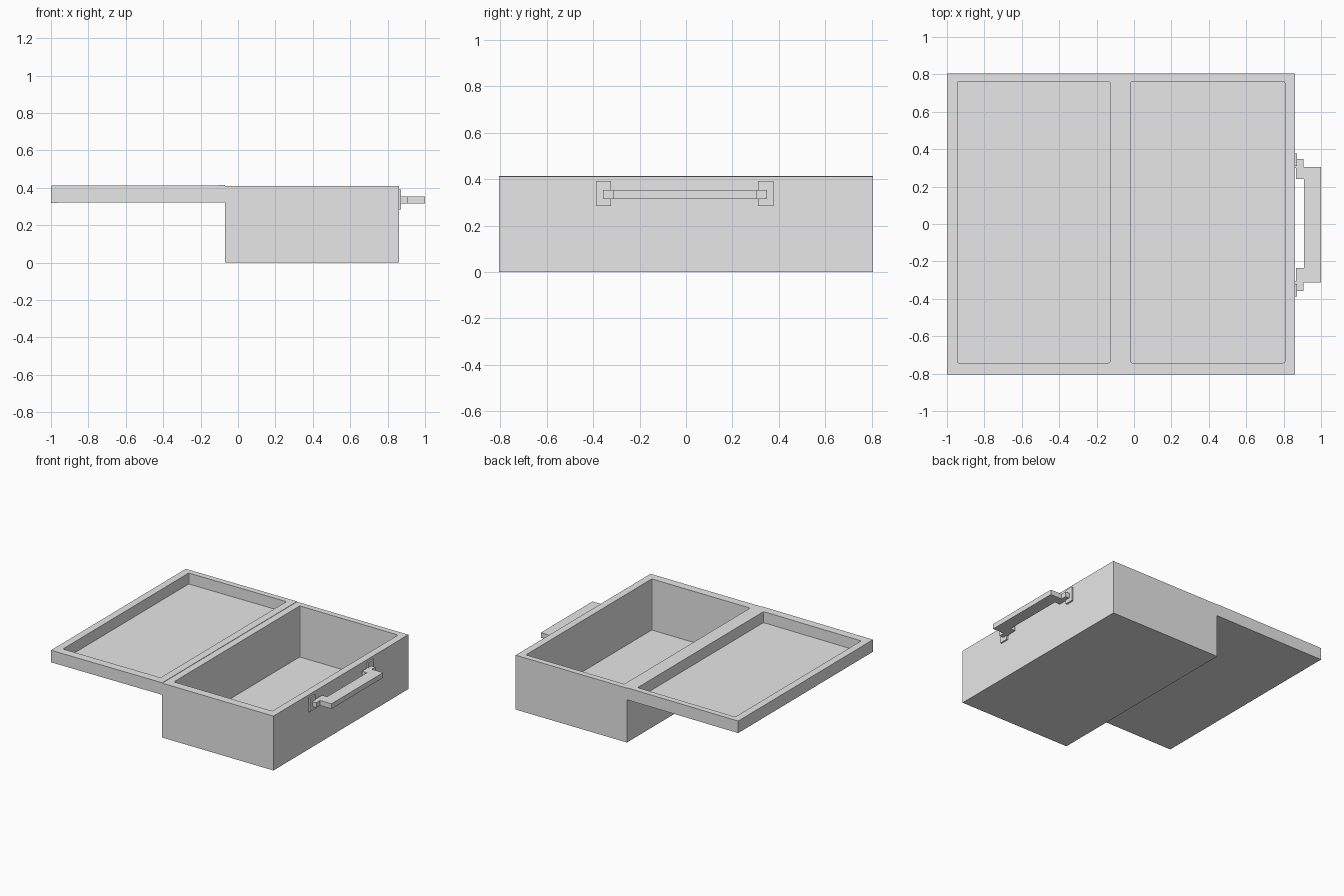
import bpy, bmesh
from mathutils import Vector

if "Cube" in bpy.data.objects:
    bpy.data.objects.remove(bpy.data.objects["Cube"])

grey = bpy.data.materials.new("light_grey")
grey.diffuse_color = (0.8, 0.8, 0.8, 1)
grey.use_nodes = True
grey.node_tree.nodes["Principled BSDF"].inputs["Base Color"].default_value = grey.diffuse_color


def finish(bm, name):
    bmesh.ops.recalc_face_normals(bm, faces=bm.faces)
    mesh = bpy.data.meshes.new(name)
    bm.to_mesh(mesh)
    bm.free()
    mesh.materials.append(grey)
    obj = bpy.data.objects.new(name, mesh)
    bpy.context.collection.objects.link(obj)
    return obj


def box_bm(lo, hi):
    bm = bmesh.new()
    bmesh.ops.create_cube(bm, size=1)
    lo, hi = Vector(lo), Vector(hi)
    for v in bm.verts:
        v.co = Vector((lo[i] if v.co[i] < 0 else hi[i]) for i in range(3))
    return bm


def tray(name, lo, hi, cav_lo, cav_hi, floor):
    """Open box: the top face is inset to the cavity outline and sunk to the floor."""
    bm = box_bm(lo, hi)
    bm.normal_update()
    top = max(bm.faces, key=lambda f: f.calc_center_median().z)
    bmesh.ops.inset_individual(bm, faces=[top], thickness=0.03)
    mid = [(lo[i] + hi[i]) / 2 for i in range(2)]
    for v in top.verts:
        for i in range(2):
            v.co[i] = cav_lo[i] if v.co[i] < mid[i] else cav_hi[i]
    ret = bmesh.ops.extrude_face_region(bm, geom=[top])["geom"]
    if top.is_valid:
        bmesh.ops.delete(bm, geom=[top], context='FACES_ONLY')
    sunk = {g for g in ret if isinstance(g, bmesh.types.BMVert)}
    for v in sunk:
        v.co.z = floor
    # Small rounding on the upright cavity corners
    corners = [e for e in bm.edges if len(sunk & set(e.verts)) == 1]
    bmesh.ops.bevel(bm, geom=corners, offset=0.008, segments=2,
                    profile=0.5, affect='EDGES')
    return finish(bm, name)


# Case body and opened lid
tray("case_body", (-0.07, -0.805, 0), (0.86, 0.805, 0.411),
     (-0.017, -0.742), (0.806, 0.761), 0.025)
lid = tray("case_lid", (-1, -0.805, 0.32), (-0.07, 0.805, 0.411),
           (-0.945, -0.742), (-0.128, 0.761), 0.328)
# Lid leans up very slightly towards the hinge
for v in lid.data.vertices:
    v.co.z += 0.003 * (v.co.x + 1)

# Handle mounts: back plate and pivot stub on each side
for side, plate, stub in (("front", (-0.388, -0.322), (-0.358, -0.308)),
                          ("back", (0.31, 0.376), (0.30, 0.348))):
    finish(box_bm((0.86, plate[0], 0.285), (0.872, plate[1], 0.392)),
           side + "_handle_plate")
    finish(box_bm((0.86, stub[0], 0.315), (0.905, stub[1], 0.353)),
           side + "_handle_stub")

# Handle: flat U-shaped outline, extruded upwards
outline = [(0.867, -0.312), (1, -0.312), (1, 0.305), (0.867, 0.305),
           (0.867, 0.24), (0.91, 0.24), (0.91, -0.235), (0.867, -0.235)]
bm = bmesh.new()
face = bm.faces.new([bm.verts.new((x, y, 0.315)) for x, y in outline])
ret = bmesh.ops.extrude_face_region(bm, geom=[face])["geom"]
for g in ret:
    if isinstance(g, bmesh.types.BMVert):
        g.co.z = 0.353
if not face.is_valid or len(bm.faces) < 10:
    low = [v for v in bm.verts if v.co.z < 0.32]
    bmesh.ops.contextual_create(bm, geom=low)
finish(bm, "handle")
